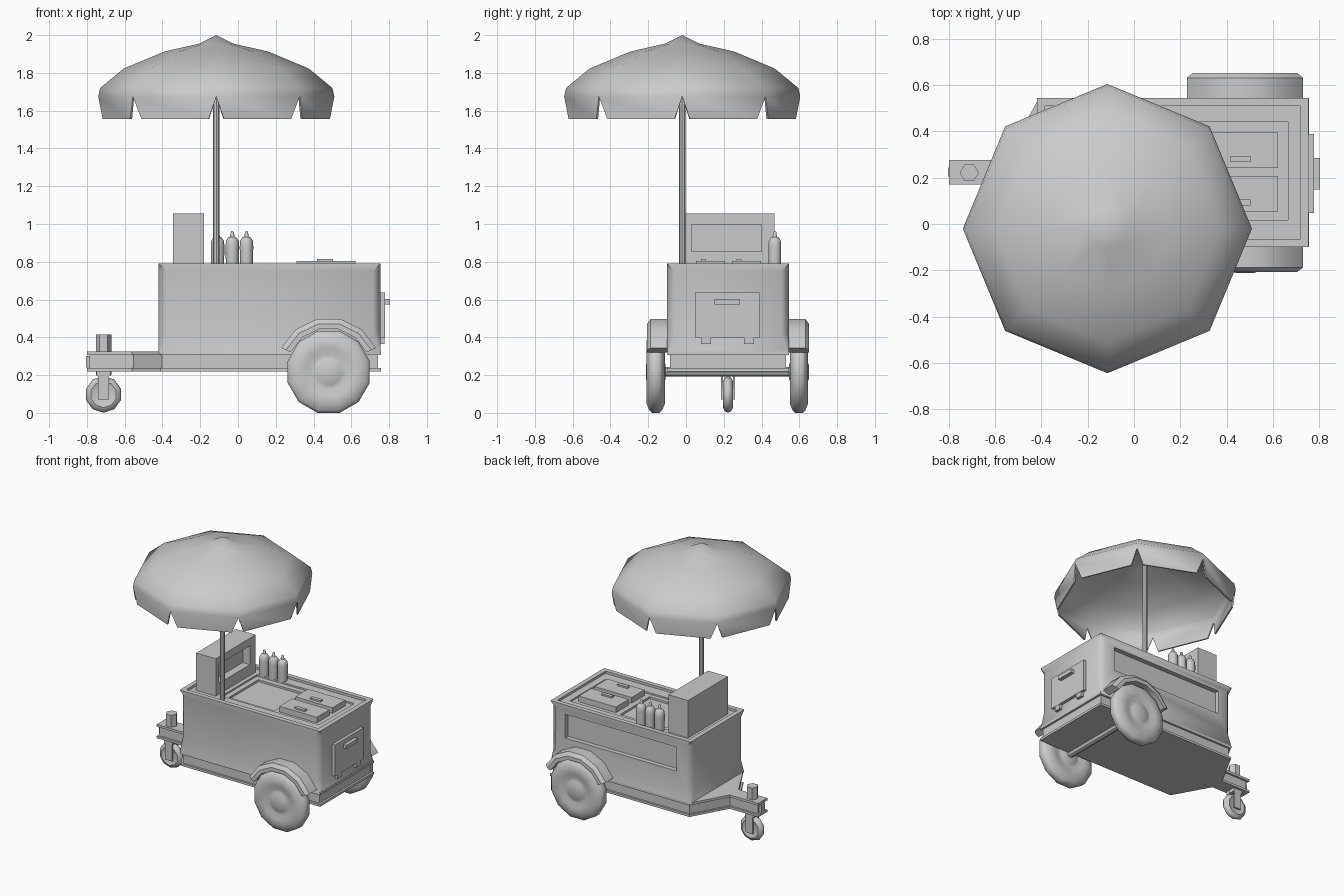
import bpy, bmesh, math
from mathutils import Vector, Matrix

cube = bpy.data.objects.get("Cube")
if cube:
    bpy.data.objects.remove(cube, do_unlink=True)

grey = bpy.data.materials.new("plain grey")
grey.use_nodes = True
colour = (0.6, 0.6, 0.6, 1)
grey.diffuse_color = colour
grey.node_tree.nodes["Principled BSDF"].inputs["Base Color"].default_value = colour


def activate(ob):
    bpy.ops.object.select_all(action="DESELECT")
    ob.select_set(True)
    bpy.context.view_layer.objects.active = ob


def smooth(ob, angle=40):
    activate(ob)
    bpy.ops.object.shade_smooth_by_angle(angle=math.radians(angle))


def finish(name, bm, angle=None):
    bmesh.ops.recalc_face_normals(bm, faces=bm.faces)
    mesh = bpy.data.meshes.new(name)
    bm.to_mesh(mesh)
    bm.free()
    mesh.materials.append(grey)
    ob = bpy.data.objects.new(name, mesh)
    bpy.context.collection.objects.link(ob)
    if angle:
        smooth(ob, angle)
    return ob


def box(name, x, y, z):
    bm = bmesh.new()
    bmesh.ops.create_cube(bm, size=1)
    for v in bm.verts:
        v.co = Vector([(a + b) / 2 + c * (b - a) for (a, b), c in zip((x, y, z), v.co)])
    return finish(name, bm)


def loft(name, rings, angle=None, close=False):
    """Skin rings of points; cap the ends, or join the last ring to the first."""
    bm = bmesh.new()
    rows = [[bm.verts.new(p) for p in ring] for ring in rings]
    n = len(rows[0])
    for a, b in zip(rows, rows[1:] + (rows[:1] if close else [])):
        for i in range(n):
            j = (i + 1) % n
            bm.faces.new((a[i], a[j], b[j], b[i]))
    if not close:
        bm.faces.new(rows[0])
        bm.faces.new(rows[-1])
    return finish(name, bm, angle)


def lathe(name, profile, centre, sides, turn=0, axis="Z", angle=40):
    """Turn (radius, height) points about an axis through the centre."""
    rot = Matrix.Rotation(math.pi / 2, 3, "X") if axis == "Y" else Matrix.Identity(3)
    rings = []
    for r, h in profile:
        rings.append([Vector(centre) + rot @ Vector((r * math.cos(t), r * math.sin(t), h))
                      for t in (math.radians(turn) + math.tau * i / sides for i in range(sides))])
    return loft(name, rings, angle)


def cut(ob, x, y, z):
    cutter = box("cutter", x, y, z)
    cutter.hide_render = True
    mod = ob.modifiers.new("cut", "BOOLEAN")
    mod.operation, mod.solver, mod.object = "DIFFERENCE", "EXACT", cutter
    activate(ob)
    bpy.ops.object.modifier_apply(modifier=mod.name)
    bpy.data.objects.remove(cutter, do_unlink=True)


# Body with stopped chamfers on its upright corners
X0, X1, Y0, Y1, TOP = -0.42, 0.755, -0.1, 0.545, 0.79


def body_ring(z, c):
    return [(X0 + c, Y0, z), (X1 - c, Y0, z), (X1, Y0 + c, z), (X1, Y1 - c, z),
            (X1 - c, Y1, z), (X0 + c, Y1, z), (X0, Y1 - c, z), (X0, Y0 + c, z)]


body = loft("cart_body", [body_ring(z, c) for z, c in
                          ((0.315, 0.003), (0.42, 0.04), (0.75, 0.04), (TOP, 0.003))])
cut(body, (X0 + 0.035, X1 - 0.035), (Y0 + 0.035, Y1 - 0.035), (TOP - 0.018, 1))
cut(body, (-0.15, 0.665), (0.017, 0.44), (TOP - 0.03, 1))
cut(body, (-0.11, 0.27), (0.05, 0.4), (TOP - 0.045, 1))
cut(body, (-0.3, 0.63), (Y1 - 0.035, 1), (0.54, 0.72))
smooth(body, 50)


# Channel frame tapering into the towing tongue
def frame_ring(z, d):
    return [(0.757 - d, Y0 + d, z), (0.757 - d, Y1 - d, z), (-0.41 + d / 2, Y1 - d, z),
            (-0.56 + d / 2, 0.277 - d, z), (-0.8 + d, 0.277 - d, z), (-0.8 + d, 0.17 + d, z),
            (-0.56 + d / 2, 0.17 + d, z), (-0.41 + d / 2, Y0 + d, z)]


loft("frame", [frame_ring(z, d) for z, d in
               ((0.22, 0), (0.237, 0), (0.237, 0.015), (0.307, 0.015), (0.307, 0), (0.325, 0))])
box("tongue_tip", (-0.805, -0.78), (0.205, 0.245), (0.24, 0.3))

# Main wheels and fenders
WX, WZ = 0.48, 0.217
half_wheel = [(0.002, 0.05), (0.04, 0.052), (0.07, 0.04), (0.095, 0.033), (0.13, 0.048),
              (0.175, 0.048), (0.21, 0.034), (0.2247, 0.02)]
wheel_profile = half_wheel + [(r, -h) for r, h in reversed(half_wheel)]
for side, wy, sign in (("right", -0.16, -1), ("left", 0.598, 1)):
    lathe(side + "_wheel", wheel_profile, (WX, wy, WZ), 12, 15, "Y", 50)
    inner = Y0 + 0.005 if sign < 0 else Y1 - 0.005
    outer = inner + sign * 0.112
    section = [(0.222, inner), (0.277, inner), (0.277, outer - sign * 0.02),
               (0.25, outer), (0.222, outer)]
    arcs = []
    for k in range(6):
        t = math.radians(25 + 26 * k)
        arcs.append([(WX + r * math.cos(t), y, WZ + 0.01 + r * math.sin(t)) for r, y in section])
    loft(side + "_fender", arcs, 35)

# Axle
lathe("axle", [(0.025, -0.37), (0.025, 0.37)], (WX, 0.222, WZ), 8, 0, "Y")

# Jockey wheel under the tongue
CX, CY = -0.712, 0.222
caster = [(0.002, 0.018), (0.05, 0.018), (0.07, 0.026), (0.09, 0.016)]
lathe("jockey_wheel", caster + [(0.097, 0)] + [(r, -h) for r, h in reversed(caster)],
      (CX, CY, 0.098), 10, 90, "Y", 50)
for s in (-1, 1):
    y = CY + s * 0.032
    box("jockey_fork_plate", (CX - 0.028, CX + 0.03), (y - 0.006, y + 0.006), (0.07, 0.21))
box("jockey_fork_crown", (CX - 0.038, CX + 0.036), (CY - 0.038, CY + 0.038), (0.195, 0.225))
lathe("jockey_post", [(0.041, 0.2), (0.041, 0.415)], (CX, CY, 0), 6)

# Side door with handle and feet
box("side_door", (X1 - 0.01, 0.778), (0.047, 0.39), (0.4, 0.637))
box("side_door_handle", (0.77, 0.805), (0.15, 0.285), (0.575, 0.603))
for y in (0.08, 0.307):
    box("door_hinge", (X1 - 0.01, 0.776), (y, y + 0.052), (0.365, 0.402))

# Lift-up lids on the counter
for y in (0.054, 0.243):
    box("counter_lid", (0.31, 0.622), (y, y + 0.153), (0.755, 0.803))
    box("lid_handle", (0.417, 0.503), (y + 0.025, y + 0.052), (0.8, 0.815))

# Upright cabinet with a recessed opening
cabinet = box("cabinet", (-0.345, -0.18), (-0.008, 0.468), (0.765, 1.055))
cut(cabinet, (-0.24, 0), (0.03, 0.4), (0.855, 0.997))

# Sauce bottles
bottle = [(0.034, 0.765), (0.036, 0.88), (0.034, 0.91), (0.022, 0.928),
          (0.012, 0.932), (0.008, 0.958), (0.003, 0.962)]
for x in (-0.108, -0.03, 0.045):
    lathe("sauce_bottle", bottle, (x, 0.47, 0), 10, 0, "Z", 50)

# Parasol pole
PX, PY = -0.115, -0.02
lathe("parasol_pole", [(0.017, 0.75), (0.017, 1.97)], (PX, PY, 0), 8)

# Parasol canopy: eight panels with a hanging flap on each
bm = bmesh.new()


def canopy_ring(r, z):
    return [bm.verts.new((PX + r * math.cos(i * math.tau / 8),
                          PY + r * math.sin(i * math.tau / 8), z)) for i in range(8)]


rings = [canopy_ring(r, z) for r, z in
         ((0.09, 1.955), (0.275, 1.913), (0.49, 1.823), (0.615, 1.72), (0.625, 1.675))]
peak = bm.verts.new((PX, PY, 2.0))
axis = Vector((PX, PY, 0))
for i in range(8):
    j = (i + 1) % 8
    bm.faces.new((peak, rings[0][i], rings[0][j]))
    for a, b in zip(rings, rings[1:]):
        bm.faces.new((a[i], b[i], b[j], a[j]))
    left, right = rings[-1][i], rings[-1][j]
    hem = []
    for t in (0.095, 0.905):
        p = axis + (left.co.lerp(right.co, t) - axis) * 0.99
        hem.append(bm.verts.new((p.x, p.y, 1.555)))
    bm.faces.new((left, hem[0], hem[1], right))
canopy = finish("parasol_canopy", bm)
shell = canopy.modifiers.new("thickness", "SOLIDIFY")
shell.thickness, shell.offset = 0.01, -1
activate(canopy)
bpy.ops.object.modifier_apply(modifier=shell.name)
smooth(canopy, 60)
